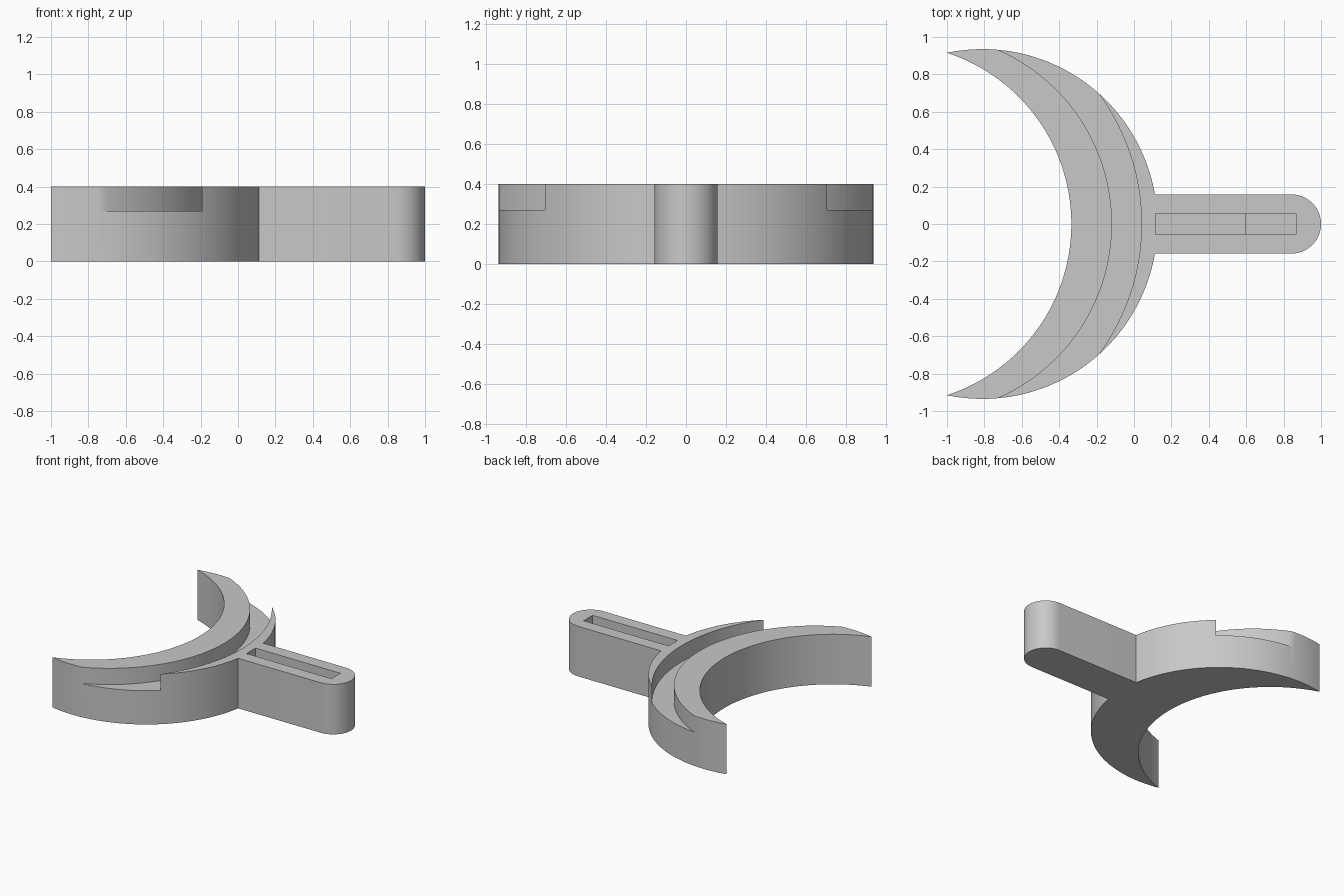
import bpy, bmesh
from math import sin, cos, asin, atan2, pi, radians

if "Cube" in bpy.data.objects:
    bpy.data.objects.remove(bpy.data.objects["Cube"], do_unlink=True)

HEIGHT, GROOVE_FLOOR = 0.40, 0.27
OUTER_X, OUTER_R = -0.81, 0.935       # outside of the crescent
INNER_X, INNER_R = -1.297, 0.962      # hollow of the crescent
GROOVE_X = -1.135
HALF_WIDTH = 0.158                    # handle

grey = bpy.data.materials.new("plain_grey")
grey.use_nodes = True
grey.diffuse_color = (0.58, 0.58, 0.58, 1)
grey.node_tree.nodes["Principled BSDF"].inputs["Base Color"].default_value = grey.diffuse_color


def arc(cx, r, start, end, steps):
    """Points of an arc centred on the x axis."""
    angles = [start + (end - start) * i / steps for i in range(steps + 1)]
    return [(cx + r * cos(a), r * sin(a)) for a in angles]


def prism(name, outline, low, high):
    """Extrude a flat outline between two heights."""
    bm = bmesh.new()
    face = bm.faces.new([bm.verts.new((x, y, low)) for x, y in outline])
    top = bmesh.ops.extrude_face_region(bm, geom=[face])
    verts = [v for v in top["geom"] if isinstance(v, bmesh.types.BMVert)]
    bmesh.ops.translate(bm, vec=(0, 0, high - low), verts=verts)
    bmesh.ops.recalc_face_normals(bm, faces=bm.faces)
    mesh = bpy.data.meshes.new(name)
    bm.to_mesh(mesh)
    bm.free()
    mesh.materials.append(grey)
    obj = bpy.data.objects.new(name, mesh)
    bpy.context.collection.objects.link(obj)
    return obj


def box_outline(x0, x1, half):
    return [(x0, -half), (x1, -half), (x1, half), (x0, half)]


# Crescent and round-ended handle in one outline
tip_y = 0.915
tip = atan2(tip_y, -1 - OUTER_X)
root = asin(HALF_WIDTH / OUTER_R)
hollow = atan2(tip_y, -1 - INNER_X)
outline = arc(OUTER_X, OUTER_R, tip, root, 48)
outline += arc(1 - HALF_WIDTH, HALF_WIDTH, pi / 2, -pi / 2, 24)
outline += arc(OUTER_X, OUTER_R, -root, -tip, 48)
outline += arc(INNER_X, INNER_R, -hollow, hollow, 72)[1:-1]
holder = prism("crescent_holder", outline, 0, HEIGHT)

# Curved groove and stepped slot
sweep = radians(80)
groove = (arc(GROOVE_X, 1.175, -sweep, sweep, 96)
          + arc(GROOVE_X, 1.017, sweep, -sweep, 96))
cutters = [
    prism("groove_cutter", groove, GROOVE_FLOOR, HEIGHT + 0.1),
    prism("slot_cutter", box_outline(0.115, 0.865, 0.057), 0.25, HEIGHT + 0.1),
    prism("deep_slot_cutter", box_outline(0.115, 0.595, 0.057), 0.13, HEIGHT + 0.1),
]
bpy.context.view_layer.objects.active = holder
for cutter in cutters:
    cutter.hide_render = True
    cut = holder.modifiers.new(cutter.name, "BOOLEAN")
    cut.operation, cut.solver, cut.object = "DIFFERENCE", "EXACT", cutter
    bpy.ops.object.modifier_apply(modifier=cut.name)
    bpy.data.objects.remove(cutter, do_unlink=True)

bpy.ops.object.select_all(action="DESELECT")
holder.select_set(True)
bpy.ops.object.shade_smooth_by_angle(angle=radians(30))
